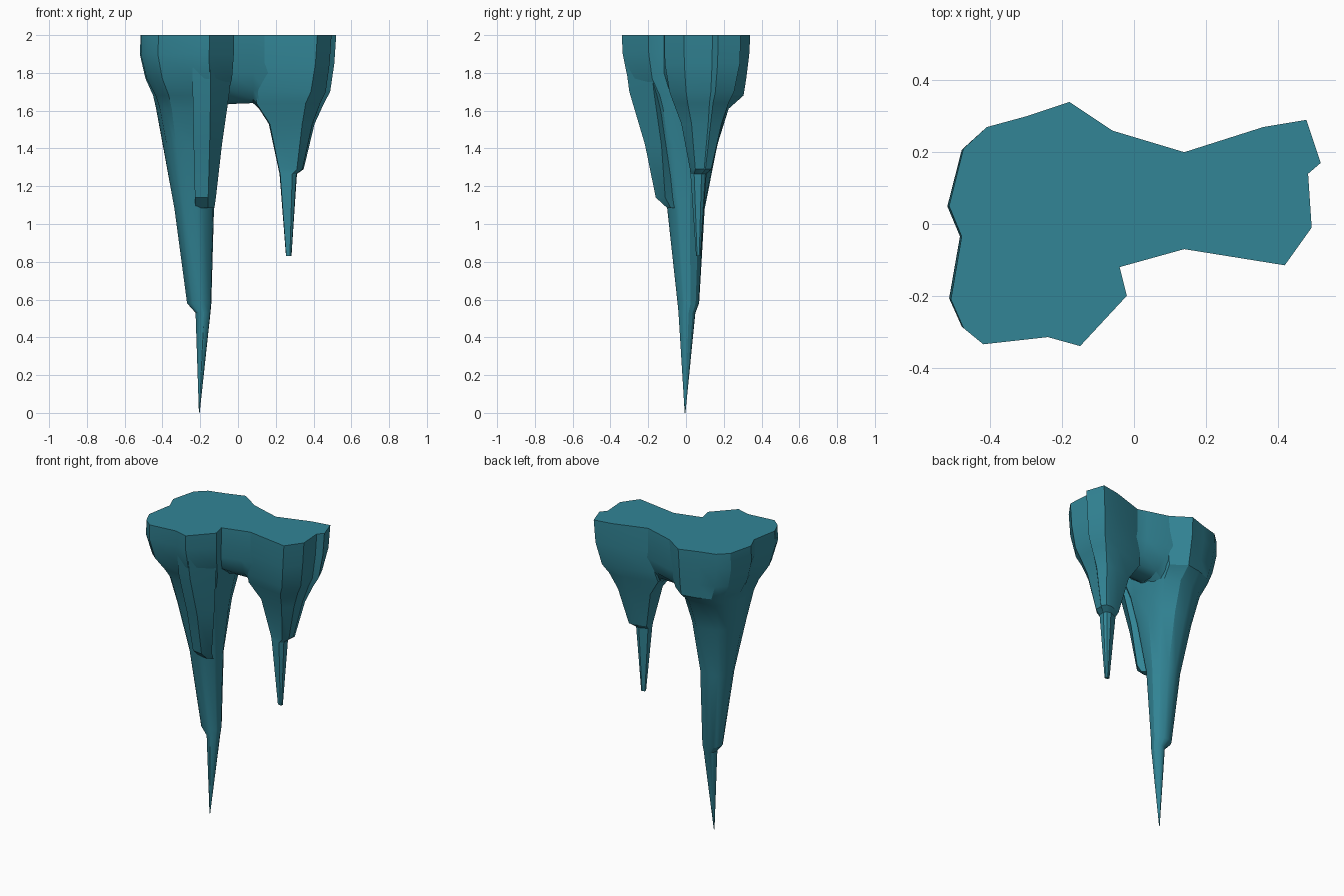
import bpy, bmesh, math

if "Cube" in bpy.data.objects:
    bpy.data.objects.remove(bpy.data.objects["Cube"])

mat = bpy.data.materials.new("teal stone")
mat.diffuse_color = (0.032, 0.235, 0.305, 1)
mat.use_nodes = True
mat.node_tree.nodes["Principled BSDF"].inputs["Base Color"].default_value = mat.diffuse_color


def make_object(name, bm):
    bmesh.ops.recalc_face_normals(bm, faces=bm.faces)
    me = bpy.data.meshes.new(name)
    bm.to_mesh(me)
    bm.free()
    ob = bpy.data.objects.new(name, me)
    bpy.context.collection.objects.link(ob)
    me.materials.append(mat)
    bpy.ops.object.select_all(action='DESELECT')
    ob.select_set(True)
    bpy.context.view_layer.objects.active = ob
    bpy.ops.object.shade_smooth_by_angle(angle=math.radians(28))
    return ob


def loft(name, rings, closed=True, cap_end=True):
    """Skin a list of equal-length rings."""
    bm = bmesh.new()
    vr = [[bm.verts.new(p) for p in r] for r in rings]
    n = len(rings[0])
    for a, b in zip(vr, vr[1:]):
        for i in range(n if closed else n - 1):
            j = (i + 1) % n
            bm.faces.new((a[i], a[j], b[j], b[i]))
    if cap_end:
        bm.faces.new(vr[-1])
    return make_object(name, bm)


def spike(name, outline, levels):
    """Fit the outline into a box per level, rounding it by weight w."""
    xs, ys = zip(*outline)
    cx, cy = (min(xs) + max(xs)) / 2, (min(ys) + max(ys)) / 2
    sx, sy = max(xs) - min(xs), max(ys) - min(ys)
    norm = [((x - cx) / sx, (y - cy) / sy) for x, y in outline]
    rings = []
    for z, x0, x1, y0, y1, w in levels:
        ring = []
        for u, v in norm:
            a = math.atan2(v, u)
            u2 = u * (1 - w) + 0.5 * math.cos(a) * w
            v2 = v * (1 - w) + 0.5 * math.sin(a) * w
            ring.append(((x0 + x1) / 2 + u2 * (x1 - x0),
                         (y0 + y1) / 2 + v2 * (y1 - y0), z))
        rings.append(ring)
    return loft(name, rings)


# Outlines of the two hanging spikes at the ceiling
large = [(-.02, .07), (-.06, .26), (-.18, .34), (-.30, .30), (-.41, .27), (-.475, .21),
         (-.515, .05), (-.48, -.035), (-.51, -.21), (-.475, -.29), (-.42, -.335),
         (-.24, -.315), (-.15, -.34), (-.02, -.20), (-.04, -.12)]
small = [(.14, -.07), (.42, -.115), (.495, -.01), (.485, .14), (.52, .17),
         (.48, .29), (.36, .27), (.14, .20)]

spike("large_spike", large, [
    (2.00, -.515, -.02, -.34, .34, 0),
    (1.90, -.52, -.022, -.335, .335, 0),
    (1.77, -.49, -.03, -.31, .32, .05),
    (1.68, -.45, -.045, -.265, .31, .35),
    (1.61, -.435, -.055, -.23, .235, .7),
    (1.42, -.40, -.085, -.18, .17, .9),
    (1.08, -.337, -.125, -.10, .10, 1),
    (0.58, -.27, -.14, -.045, .07, 1),
    (0.53, -.225, -.145, -.04, .05, 1),
    (0.00, -.207, -.203, -.007, -.003, 1)])

spike("small_spike", small, [
    (2.00, .14, .52, -.115, .29, 0),
    (1.85, .13, .51, -.112, .285, 0),
    (1.70, .10, .49, -.09, .26, .15),
    (1.64, .085, .46, -.07, .235, .3),
    (1.53, .155, .41, -.03, .20, .5),
    (1.29, .21, .35, .018, .14, .5),
    (1.265, .215, .315, .02, .11, .8),
    (0.83, .252, .284, .052, .078, 1)])

# Flat-faced rib running down the front of the large spike
loft("front_rib", [[(x, y, z) for x, y in pts] for z, pts in [
    (2.00, [(-.24, -.315), (-.15, -.34), (-.02, -.20), (-.15, -.1)]),
    (1.70, [(-.24, -.285), (-.145, -.30), (-.045, -.17), (-.15, -.1)]),
    (1.42, [(-.235, -.205), (-.15, -.217), (-.085, -.13), (-.15, -.08)]),
    (1.14, [(-.228, -.15), (-.158, -.16), (-.117, -.11), (-.16, -.05)]),
    (1.085, [(-.225, -.09), (-.16, -.10), (-.125, -.08), (-.16, -.05)])]])

# Arched bridge joining both spikes, a U-shaped section swept along x
bridge = []
for x, y0, y1, zb in [(-.14, -.14, .27, 1.56), (-.05, -.118, .257, 1.635),
                      (.08, -.085, .218, 1.64), (.14, -.07, .20, 1.58),
                      (.24, -.05, .20, 1.52)]:
    ym = (y0 + y1) / 2
    half = [(y0, 2.0), (y0, 1.8), (y0 + .03, 1.71), (ym - .08, zb + .02), (ym - .03, zb)]
    prof = half + [(2 * ym - y, z) for y, z in reversed(half)]
    bridge.append([(x, y, z) for y, z in prof])
loft("bridge", bridge, closed=False, cap_end=False)

# One flat cap over everything
bm = bmesh.new()
outline = small + large[1:-1] + [large[-1]]
bm.faces.new([bm.verts.new((x, y, 2.0)) for x, y in outline])
cap = make_object("top_cap", bm)
if cap.data.polygons[0].normal.z < 0:
    cap.data.flip_normals()
